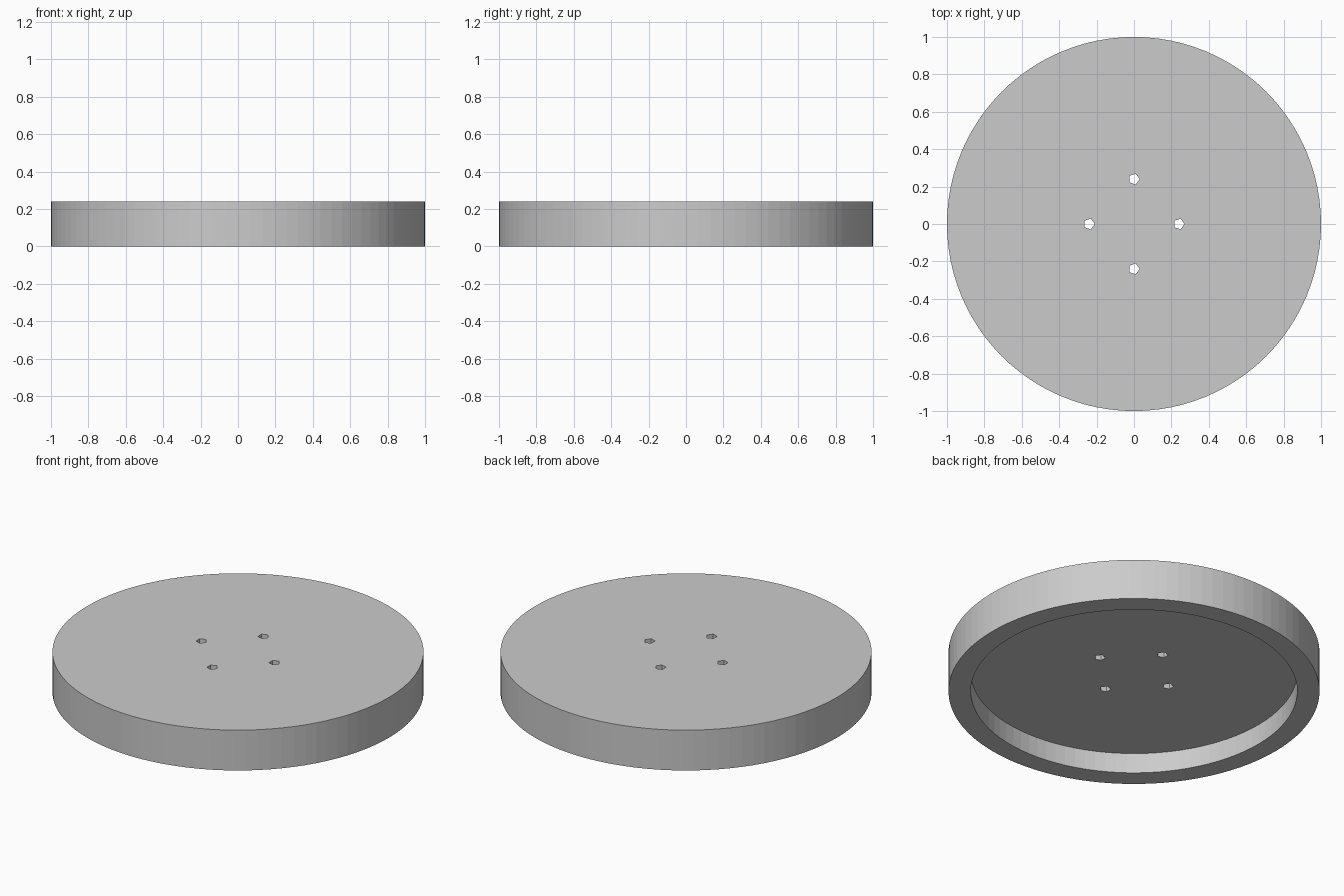
import bpy, bmesh, math
from mathutils import Matrix

cube = bpy.data.objects.get("Cube")
if cube:
    bpy.data.objects.remove(cube, do_unlink=True)

RADIUS, INNER, HEIGHT, RECESS = 1.0, 0.88, 0.24, 0.12
SEGMENTS = 96

grey = bpy.data.materials.new("light_grey")
grey.use_nodes = True
colour = (0.6, 0.6, 0.6, 1)
grey.diffuse_color = colour
grey.node_tree.nodes["Principled BSDF"].inputs["Base Color"].default_value = colour


def make_object(name, bm):
    bmesh.ops.recalc_face_normals(bm, faces=bm.faces)
    mesh = bpy.data.meshes.new(name)
    bm.to_mesh(mesh)
    bm.free()
    mesh.materials.append(grey)
    obj = bpy.data.objects.new(name, mesh)
    bpy.context.collection.objects.link(obj)
    return obj


def ring(bm, radius, z):
    move = Matrix.Translation((0, 0, z))
    return bmesh.ops.create_circle(bm, segments=SEGMENTS, radius=radius, matrix=move)["verts"]


# Round lid: flat top, outer wall, bottom rim and recessed underside
bm = bmesh.new()
rings = [ring(bm, r, z) for r, z in
         ((RADIUS, HEIGHT), (RADIUS, 0), (INNER, 0), (INNER, RECESS))]
for a, b in zip(rings, rings[1:]):
    for i in range(SEGMENTS):
        j = (i + 1) % SEGMENTS
        bm.faces.new((a[i], a[j], b[j], b[i]))
bm.faces.new(rings[0])
bm.faces.new(rings[-1])
lid = make_object("round_lid", bm)

# Four five-sided through holes, all pointing towards +x
bm = bmesh.new()
for k in range(4):
    angle = k * math.pi / 2
    place = Matrix.Translation((0.24 * math.cos(angle), 0.24 * math.sin(angle), 0.2))
    point_x = Matrix.Rotation(-math.pi / 2, 4, "Z")
    bmesh.ops.create_cone(bm, cap_ends=True, segments=5, radius1=0.03, radius2=0.03,
                          depth=0.3, matrix=place @ point_x)
cutter = make_object("hole_cutter", bm)
cutter.hide_render = True

# Cut the holes and discard the cutter
cut = lid.modifiers.new("holes", "BOOLEAN")
cut.operation = "DIFFERENCE"
cut.solver = "EXACT"
cut.object = cutter
bpy.context.view_layer.objects.active = lid
bpy.ops.object.modifier_apply(modifier=cut.name)
bpy.data.objects.remove(cutter, do_unlink=True)
